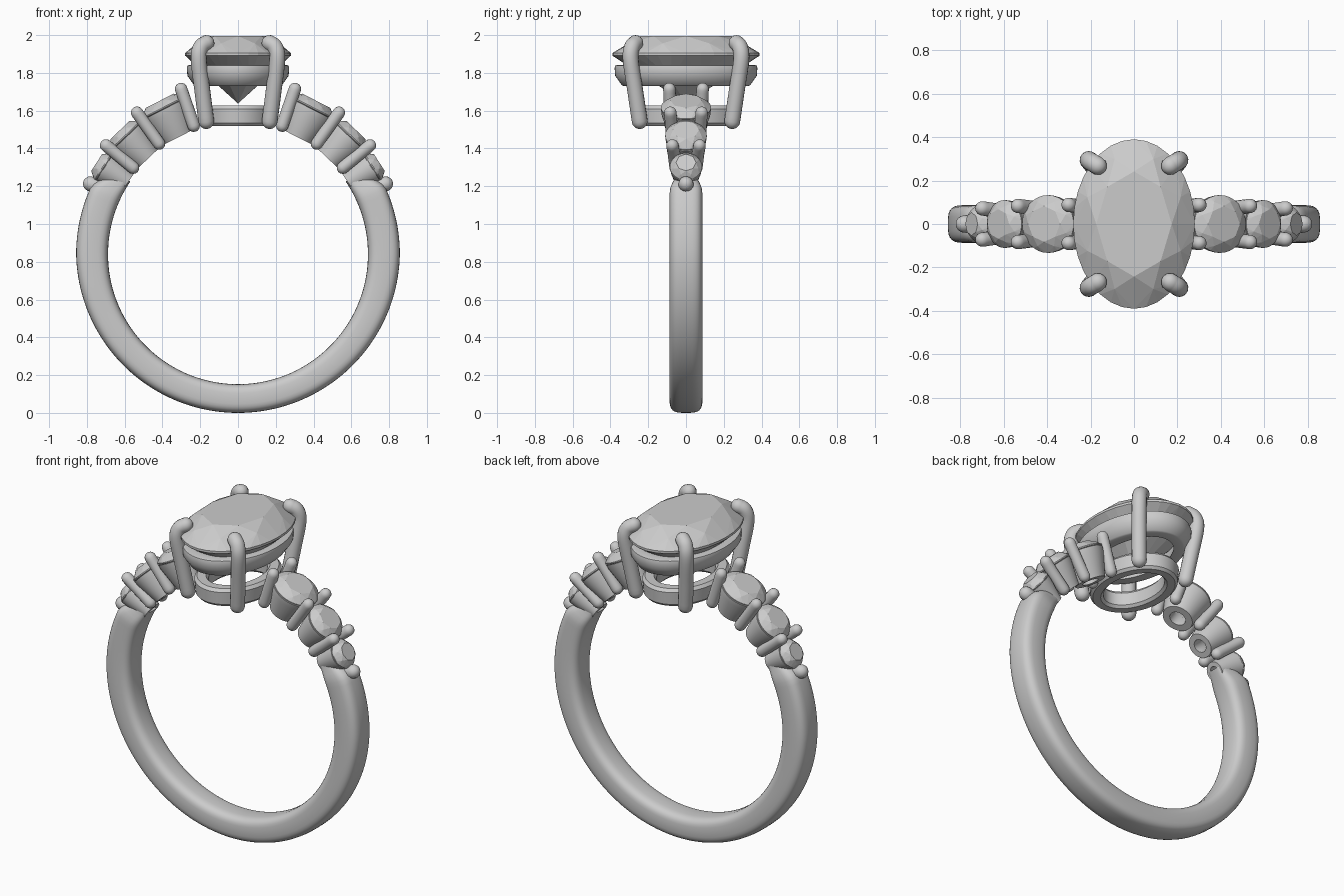
import bpy, bmesh
from math import sin, cos, pi, radians, copysign
from mathutils import Vector, Matrix

if "Cube" in bpy.data.objects:
    bpy.data.objects.remove(bpy.data.objects["Cube"])

CZ = 0.84          # height of the finger hole centre
TAU = 2 * pi


def finish(bm, name, smooth=True):
    bmesh.ops.recalc_face_normals(bm, faces=bm.faces[:])
    me = bpy.data.meshes.new(name)
    bm.to_mesh(me)
    bm.free()
    ob = bpy.data.objects.new(name, me)
    bpy.context.collection.objects.link(ob)
    if smooth:
        bpy.ops.object.select_all(action='DESELECT')
        bpy.context.view_layer.objects.active = ob
        ob.select_set(True)
        bpy.ops.object.shade_smooth_by_angle(angle=radians(35))
    return ob


def loft(name, rings, loop=False):
    """Skin a list of equal point rings; cap the ends unless looped."""
    bm = bmesh.new()
    vs = [[bm.verts.new(p) for p in r] for r in rings]
    n = len(vs[0])
    for i in range(len(vs) if loop else len(vs) - 1):
        a, b = vs[i], vs[(i + 1) % len(vs)]
        for j in range(n):
            bm.faces.new((a[j], a[(j + 1) % n], b[(j + 1) % n], b[j]))
    if not loop:
        bm.faces.new(vs[0])
        bm.faces.new(vs[-1])
    return finish(bm, name)


def lathe(name, profile, rx, ry, mat=Matrix(), seg=64):
    """Closed (offset, z) profile turned around an oval."""
    rings = [[mat @ Vector(((rx + o) * cos(TAU * k / seg), (ry + o) * sin(TAU * k / seg), z))
              for k in range(seg)] for o, z in profile]
    return loft(name, rings, loop=True)


def prong(name, pts, rad, seg=16):
    """Round wire through points with domed ends."""
    pts = [Vector(p) for p in pts]
    ext = [2 * pts[0] - pts[1]] + pts + [2 * pts[-1] - pts[-2]]
    path = []
    for i in range(1, len(ext) - 2):
        p0, p1, p2, p3 = ext[i - 1:i + 3]
        for s in range(6):
            t = s / 6
            path.append(0.5 * (2 * p1 + (p2 - p0) * t + (2 * p0 - 5 * p1 + 4 * p2 - p3) * t * t
                               + (3 * p1 - p0 - 3 * p2 + p3) * t ** 3))
    path.append(pts[-1])
    d0 = (path[0] - path[1]).normalized()
    d1 = (path[-1] - path[-2]).normalized()
    arc = [radians(a) for a in (20, 40, 60, 75, 87)]
    samples = [(path[0] + d0 * rad * sin(a), rad * cos(a), -d0) for a in reversed(arc)]
    for i, p in enumerate(path):
        tan = path[min(i + 1, len(path) - 1)] - path[max(i - 1, 0)]
        samples.append((p, rad, tan.normalized()))
    samples += [(path[-1] + d1 * rad * sin(a), rad * cos(a), d1) for a in arc]
    rings = []
    for p, r, tan in samples:
        u = tan.cross(Vector((0.3, 1, 0)) if abs(tan.y) < 0.8 else Vector((1, 0, 0))).normalized()
        v = tan.cross(u)
        rings.append([p + r * (u * cos(TAU * k / seg) + v * sin(TAU * k / seg)) for k in range(seg)])
    return loft(name, rings)


def gem(name, rx, ry, crown, depth, mat):
    """Brilliant cut: convex hull of table, crown, girdle and pavilion rings."""
    bm = bmesh.new()
    g = crown * 0.07
    for n, shift, f, z in ((8, 0, 0.62, crown), (8, 0.5, 0.83, crown * 0.6), (32, 0, 1, g),
                           (32, 0, 1, -g), (8, 0.5, 0.55, -depth * 0.5)):
        for k in range(n):
            a = TAU * (k + shift) / n
            bm.verts.new(mat @ Vector((rx * f * cos(a), ry * f * sin(a), z)))
    bm.verts.new(mat @ Vector((0, 0, -depth)))
    bmesh.ops.convex_hull(bm, input=bm.verts[:])
    bmesh.ops.dissolve_limit(bm, angle_limit=radians(1), verts=bm.verts[:], edges=bm.edges[:])
    return finish(bm, name, smooth=False)


def polar(r, deg, y=0.0, side=1):
    a = radians(deg)
    return Vector((side * r * cos(a), y, CZ + r * sin(a)))


# band: rounded section swept around the finger, thinning under the last stones
rings = []
START, END, N = 146, 394, 124
for i in range(N + 1):
    deg = START + (END - START) * i / N
    s = sin(radians(deg))
    up = max(0, (abs(deg - 270) - 114) / 10)
    ease = up * up * (3 - 2 * up)
    ro = 0.84 + 0.017 * min(1, 1 + s) - 0.07 * ease
    w = 0.087 - 0.03 * ease
    rm, h = (ro + 0.688) / 2, (ro - 0.688) / 2
    ring = []
    for k in range(32):
        c, q = cos(TAU * k / 32), sin(TAU * k / 32)
        ring.append(polar(rm + h * copysign(abs(c) ** 0.6, c), deg, w * copysign(abs(q) ** 0.6, q)))
    rings.append(ring)
loft("band", rings)

# centre stone, its upper seat and lower gallery ring
gem("center_stone", 0.28, 0.39, 0.097, 0.26, Matrix.Translation((0, 0, 1.898)))
lathe("center_seat", [(0, 1.838), (0.003, 1.825), (0, 1.785), (-0.035, 1.735), (-0.045, 1.73),
                      (-0.1, 1.73), (-0.07, 1.84), (-0.01, 1.842)], 0.268, 0.375)
lathe("gallery_ring", [(0, 1.61), (-0.015, 1.628), (-0.065, 1.628), (-0.08, 1.61), (-0.08, 1.535),
                       (-0.065, 1.52), (-0.02, 1.52), (-0.006, 1.535)], 0.215, 0.29)

# four claws holding the centre stone
for sx in (-1, 1):
    for sy in (-1, 1):
        path = [(0.168, 0.245, 1.545), (0.188, 0.268, 1.70), (0.208, 0.293, 1.87),
                (0.197, 0.286, 1.935), (0.167, 0.268, 1.958)]
        prong("center_claw", [(sx * x, sy * y, z) for x, y, z in path], 0.042)

# three graduated side stones per shoulder: angle, radius, girdle distance
STONES = ((63, 0.133, 0.87), (46.5, 0.110, 0.865), (33, 0.085, 0.85))
# claw pairs: angle, half spacing at the base and at the tip, tip distance
CLAWS = ((71, 0.08, 0.088, 0.925), (54.5, 0.07, 0.083, 0.92), (39.5, 0.055, 0.072, 0.905))
for side in (-1, 1):
    for deg, r, rg in STONES:
        axis = polar(1, deg, 0, side) - Vector((0, 0, CZ))
        yv = Vector((0, 1, 0))
        xv = yv.cross(axis)
        rot = Matrix((xv, yv, axis)).transposed().to_4x4()
        base = Matrix.Translation((0, 0, CZ)) @ rot
        gem("side_stone", r, r, 0.042, 0.09, base @ Matrix.Translation((0, 0, rg)))
        top = rg - 0.008
        lathe("side_cup", [(0, top), (-0.004, top - 0.03), (-r * 0.3, 0.715), (-r * 0.34, 0.695),
                           (-r * 0.65, 0.695), (-r * 0.65, 0.76), (-r * 0.2, top)],
              r, r, base, seg=40)
    for deg, y0, y1, tip in CLAWS:
        for sy in (-1, 1):
            prong("side_claw", [polar(0.72, deg, sy * y0, side), polar(0.83, deg, sy * (y0 + y1) / 2, side),
                                polar(tip, deg, sy * y1, side)], 0.033)
    # single bead closing the row
    prong("end_bead", [polar(0.78, 26, 0, side), polar(0.865, 25.5, 0, side)], 0.04)
